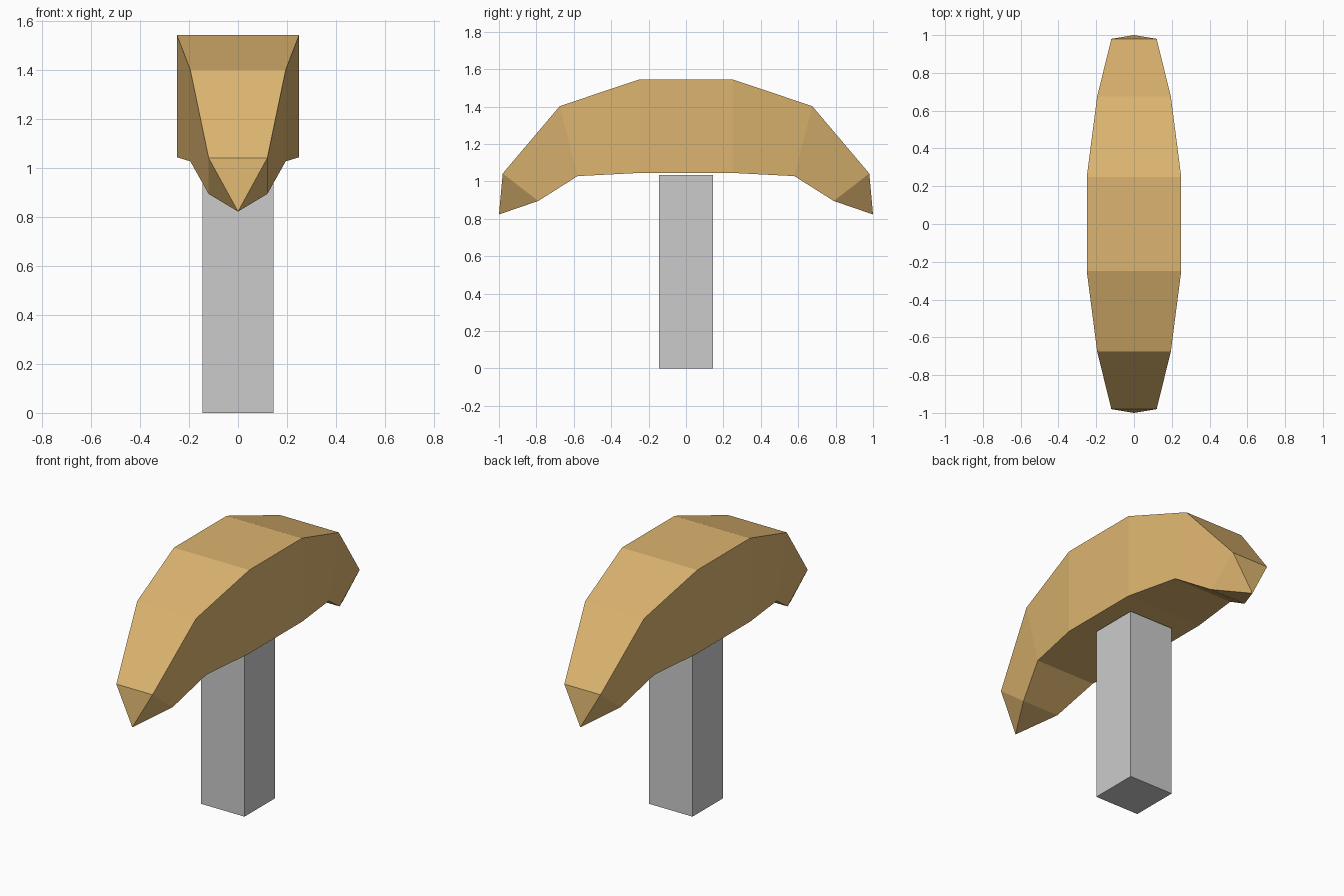
import bpy, bmesh

if "Cube" in bpy.data.objects:
    bpy.data.objects.remove(bpy.data.objects["Cube"])

# Half-head stations from centre outward: half width, top (y, z), bottom (y, z)
STATIONS = [
    (0.25, (0.25, 1.545), (0.25, 1.045)),
    (0.195, (0.675, 1.402), (0.58, 1.028)),
    (0.12, (0.98, 1.042), (0.79, 0.895)),
]
TIP = (1.0, 0.823)


def make_object(name, bm):
    bmesh.ops.recalc_face_normals(bm, faces=bm.faces[:])
    mesh = bpy.data.meshes.new(name)
    bm.to_mesh(mesh)
    bm.free()
    obj = bpy.data.objects.new(name, mesh)
    bpy.context.collection.objects.link(obj)
    return obj


def ring(bm, station, side):
    w, (ty, tz), (by, bz) = station
    return [bm.verts.new(p) for p in (
        (-w, side * ty, tz), (w, side * ty, tz),
        (w, side * by, bz), (-w, side * by, bz))]


def bridge(bm, a, b):
    for i in range(4):
        j = (i + 1) % 4
        bm.faces.new((a[i], a[j], b[j], b[i]))


# Pick head: lofted rings running from back to front, closed by pointed tips
bm = bmesh.new()
rings = [ring(bm, s, 1) for s in reversed(STATIONS)]
rings += [ring(bm, s, -1) for s in STATIONS]
for a, b in zip(rings, rings[1:]):
    bridge(bm, a, b)
for end, side in ((rings[0], 1), (rings[-1], -1)):
    tip = bm.verts.new((0, side * TIP[0], TIP[1]))
    for i in range(4):
        bm.faces.new((end[i], end[(i + 1) % 4], tip))
head = make_object("pick_head", bm)

mat = bpy.data.materials.new("tan")
mat.diffuse_color = (0.72, 0.46, 0.16, 1)
mat.use_nodes = True
mat.node_tree.nodes["Principled BSDF"].inputs["Base Color"].default_value = mat.diffuse_color
head.data.materials.append(mat)

# Square handle, its top just below the head
HANDLE_W, HANDLE_H = 0.29, 1.035
bm = bmesh.new()
bmesh.ops.create_cube(bm, size=1)
bmesh.ops.translate(bm, verts=bm.verts, vec=(0, 0, 0.5))
bmesh.ops.scale(bm, verts=bm.verts, vec=(HANDLE_W, HANDLE_W, HANDLE_H))
make_object("handle", bm)
